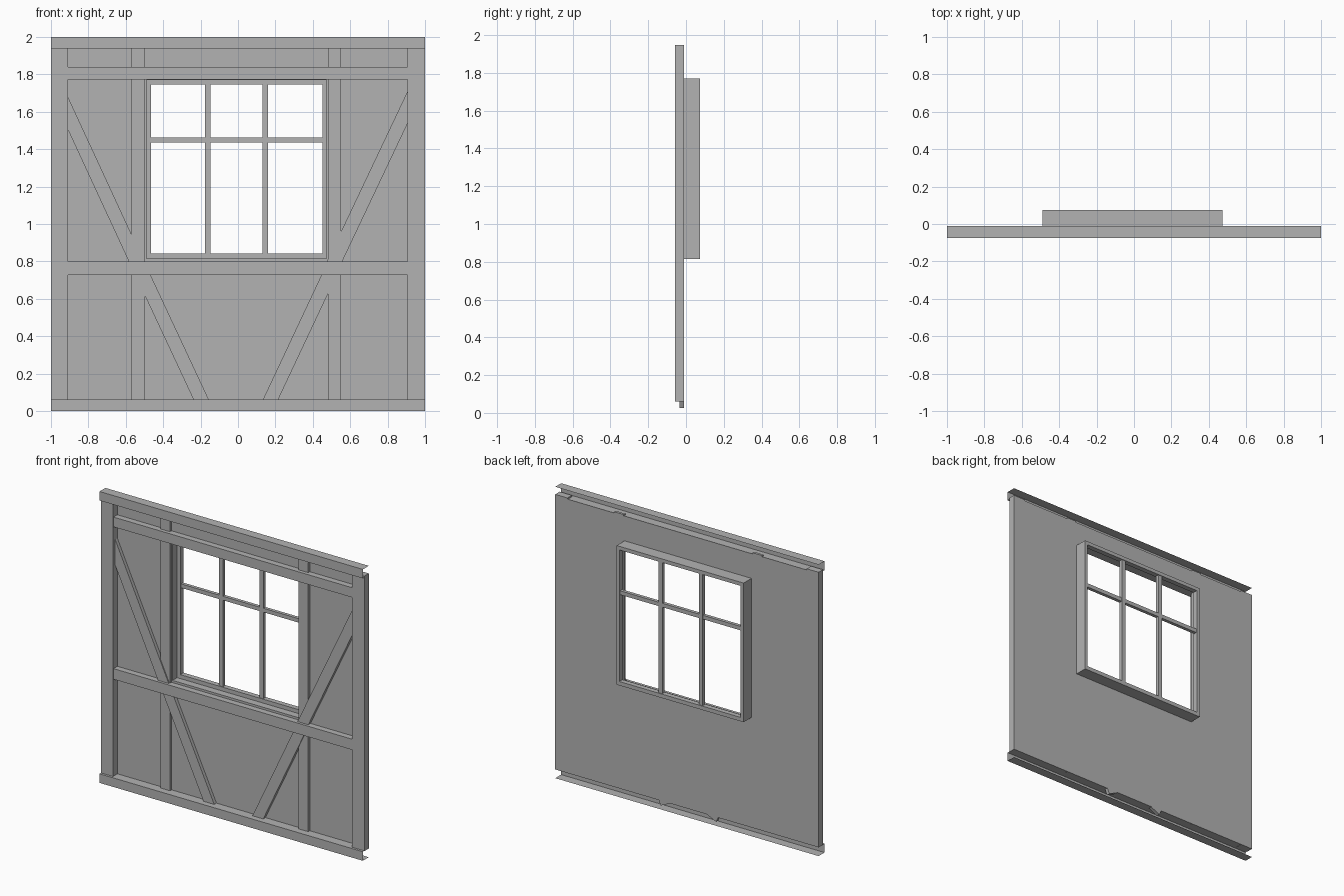
import bpy, bmesh, math
from mathutils import Matrix, Vector

old = bpy.data.objects.get("Cube")
if old:
    bpy.data.objects.remove(old, do_unlink=True)

grey = bpy.data.materials.new("plain_grey")
grey.use_nodes = True
grey.diffuse_color = (0.45, 0.45, 0.45, 1)
grey.node_tree.nodes["Principled BSDF"].inputs["Base Color"].default_value = (0.45, 0.45, 0.45, 1)

BACK = -0.01  # plane of the wall panel


def finish(name, bm):
    mesh = bpy.data.meshes.new(name)
    bm.to_mesh(mesh)
    bm.free()
    mesh.materials.append(grey)
    obj = bpy.data.objects.new(name, mesh)
    bpy.context.collection.objects.link(obj)
    return obj


def box(name, x, y, z):
    """Closed box from (min, max) pairs."""
    bm = bmesh.new()
    size = [b - a for a, b in (x, y, z)]
    mid = [(a + b) / 2 for a, b in (x, y, z)]
    bmesh.ops.create_cube(bm, size=1, matrix=Matrix.Translation(mid) @ Matrix.Diagonal((*size, 1)))
    return finish(name, bm)


def rect(y, x, z):
    """Corner points of an upright rectangle."""
    return [(x[0], y, z[0]), (x[1], y, z[0]), (x[1], y, z[1]), (x[0], y, z[1])]


def skin(name, loops, closed):
    """Faces between successive point loops."""
    bm = bmesh.new()
    rows = [[bm.verts.new(p) for p in loop] for loop in loops]
    n = len(rows[0])
    for a, b in zip(rows, rows[1:]):
        for i in range(n if closed else n - 1):
            j = (i + 1) % n
            bm.faces.new((a[i], a[j], b[j], b[i]))
    return finish(name, bm)


def brace(name, start, end, width, depth):
    """Slanted timber between two (x, z) points."""
    a = Vector((start[0], BACK - depth / 2, start[1]))
    b = Vector((end[0], BACK - depth / 2, end[1]))
    d = b - a
    bm = bmesh.new()
    bmesh.ops.create_cube(bm, size=1, matrix=(
        Matrix.Translation((a + b) / 2)
        @ Matrix.Rotation(math.atan2(d.x, d.z), 4, 'Y')
        @ Matrix.Diagonal((width, depth, d.length, 1))))
    return finish(name, bm)


# Window extents
win_x, win_z = (-0.49, 0.474), (0.815, 1.77)
in_x, in_z = (-0.466, 0.453), (0.842, 1.745)

# Wall sheet with window opening
skin("wall_panel", [rect(BACK, (-1, 1), (0.06, 1.94)), rect(BACK, win_x, win_z)], True)

# Top and bottom beams: channels open at the back and at both ends
for name, lo, hi in (("bottom_beam", 0, 0.062), ("top_beam", 1.938, 2)):
    profile = [(BACK, lo), (-0.074, lo), (-0.074, hi), (BACK, hi)]
    skin(name, [[(x, y, z) for y, z in profile] for x in (-1, 1)], False)

# Corner posts and thinner inner studs
for name, x, front in (("right_post", (-1, -0.909), -0.058),
                       ("left_post", (0.907, 1), -0.058),
                       ("right_stud", (-0.57, -0.498), -0.027),
                       ("left_stud", (0.48, 0.552), -0.027)):
    box(name, x, (front, BACK), (0.06, 1.948))

# Horizontal rails
for name, z in (("middle_rail", (0.727, 0.80)), ("upper_rail", (1.773, 1.84))):
    box(name, (-0.909, 0.907), (-0.052, BACK), z)

# Diagonal braces
for name, start, end in (("right_upper_brace", (-0.527, 0.765), (-0.95, 1.68)),
                         ("left_upper_brace", (0.50, 0.765), (0.95, 1.715)),
                         ("right_lower_brace", (-0.188, 0.042), (-0.526, 0.765)),
                         ("left_lower_brace", (0.165, 0.042), (0.505, 0.765))):
    brace(name, start, end, 0.074, 0.024)

# Window casing and the frame ring at its outer end
near, far = 0.04, 0.075
skin("window_casing", [rect(BACK, win_x, win_z), rect(near, win_x, win_z)], True)
skin("window_frame", [rect(near, in_x, in_z), rect(near, win_x, win_z),
                      rect(far, win_x, win_z), rect(far, in_x, in_z),
                      rect(near, in_x, in_z)], True)

# Glazing bars
for name, x in (("right_mullion", -0.161), ("left_mullion", 0.146)):
    box(name, (x - 0.015, x + 0.015), (0.045, 0.07), in_z)
box("transom", in_x, (0.046, 0.069), (1.436, 1.463))
